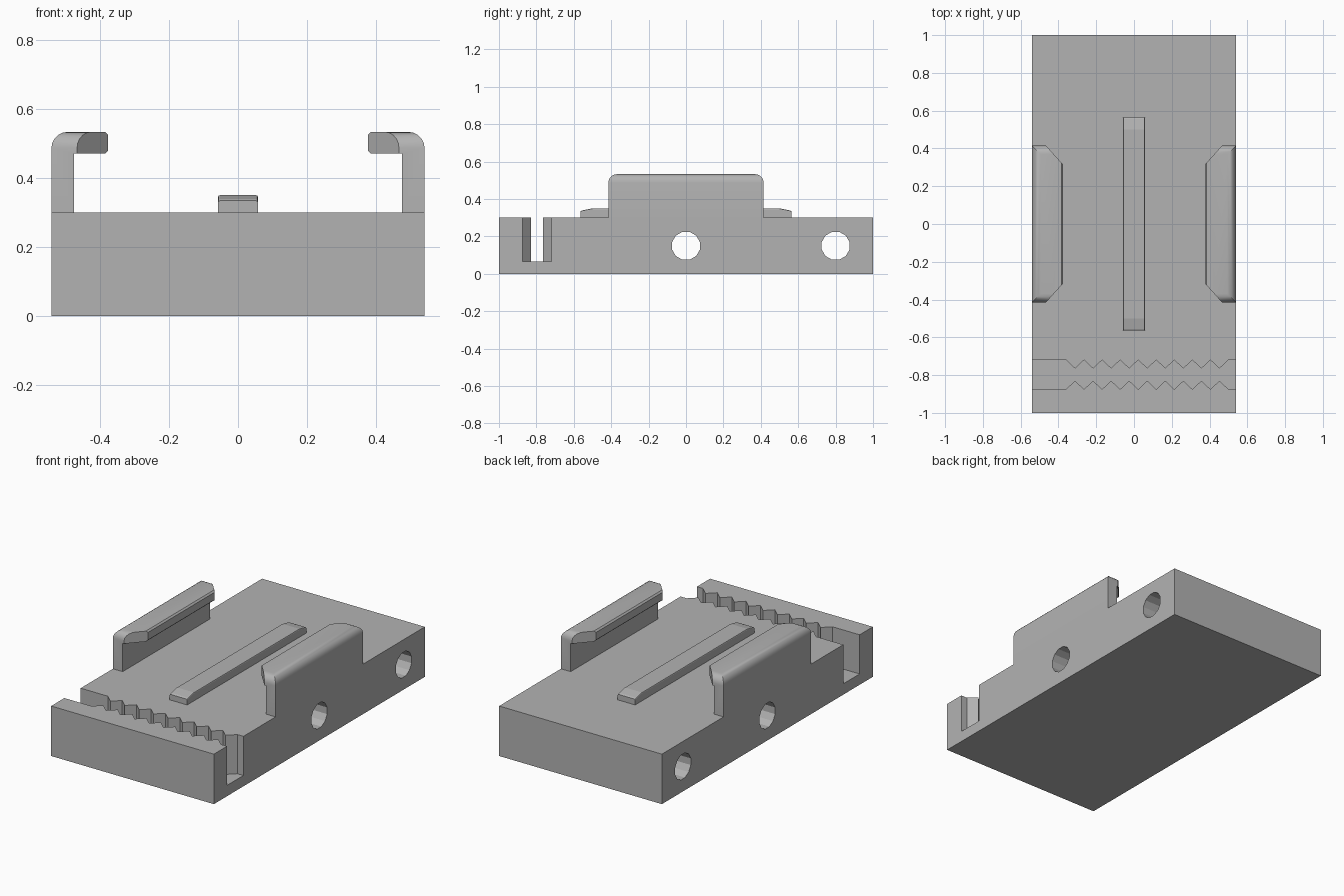
import bpy, bmesh, math
from mathutils import Vector

cube = bpy.data.objects.get("Cube")
if cube:
    bpy.data.objects.remove(cube, do_unlink=True)

W, L, H = 0.54, 1.0, 0.30           # base half width, half length, height

grey = bpy.data.materials.new("plain grey")
grey.use_nodes = True
colour = (0.45, 0.45, 0.45, 1)
grey.diffuse_color = colour
grey.node_tree.nodes["Principled BSDF"].inputs["Base Color"].default_value = colour


def finish(name, bm):
    bmesh.ops.recalc_face_normals(bm, faces=bm.faces)
    me = bpy.data.meshes.new(name)
    bm.to_mesh(me)
    bm.free()
    me.materials.append(grey)
    ob = bpy.data.objects.new(name, me)
    bpy.context.collection.objects.link(ob)
    return ob


def prism(points, direction):
    """Closed outline of 3D points extruded along a direction."""
    bm = bmesh.new()
    face = bm.faces.new([bm.verts.new(p) for p in points])
    out = bmesh.ops.extrude_face_region(bm, geom=[face])
    verts = [g for g in out["geom"] if isinstance(g, bmesh.types.BMVert)]
    bmesh.ops.translate(bm, verts=verts, vec=direction)
    return bm


def cut(ob, cutter):
    mod = ob.modifiers.new("cut", "BOOLEAN")
    mod.operation = "DIFFERENCE"
    mod.solver = "EXACT"
    mod.object = cutter
    bpy.context.view_layer.objects.active = ob
    bpy.ops.object.modifier_apply(modifier=mod.name)
    bpy.data.objects.remove(cutter, do_unlink=True)


def slice_off(bm, co, normal):
    """Cut a solid with a plane, drop the outer side and cap it."""
    geom = bm.verts[:] + bm.edges[:] + bm.faces[:]
    bmesh.ops.bisect_plane(bm, geom=geom, plane_co=co, plane_no=normal, clear_outer=True)
    bmesh.ops.holes_fill(bm, edges=[e for e in bm.edges if e.is_boundary])


# Base block
base = finish("base", prism([(-W, -L, 0), (W, -L, 0), (W, L, 0), (-W, L, 0)], (0, 0, H)))

# Toothed slot across the front
teeth, start, end = 9, -0.36, 0.50
pitch = (end - start) / teeth
zigzag = [(start + i * pitch / 2, 0.045 * (i % 2)) for i in range(2 * teeth + 1)]
edge = [(-W - 0.1, 0)] + zigzag + [(W + 0.1, 0)]
slot = [(x, -0.875 + d, 0.065) for x, d in edge]
slot += [(x, -0.72 - d, 0.065) for x, d in reversed(edge)]
cut(base, finish("slot_cutter", prism(slot, (0, 0, 0.5))))

# Cross holes
for y in (0, 0.8):
    ring = [(-1, y + 0.077 * math.cos(a), 0.15 + 0.077 * math.sin(a))
            for a in (math.radians(15 + 30 * i) for i in range(12))]
    cut(base, finish("hole_cutter", prism(ring, (2, 0, 0))))

# Centre rail with sloped ends
half = [(0.565, H), (0.565, 0.334), (0.555, 0.339), (0.50, 0.35)]
outline = half + [(-y, z) for y, z in reversed(half)]
bm = prism([(-0.058, y, z) for y, z in outline], (0.116, 0, 0))
top_sides = [e for e in bm.edges
             if e.verts[0].co.x == e.verts[1].co.x and min(v.co.z for v in e.verts) > 0.333]
bmesh.ops.bevel(bm, geom=top_sides, offset=0.006, segments=2, affect="EDGES", profile=0.5)
finish("centre_rail", bm)

# Hooked side clamps
TIP, WALL, UNDER, TOP, END = 0.376, 0.475, 0.47, 0.533, 0.415
for side, name in ((1, "left_clamp"), (-1, "right_clamp")):
    bm = prism([(TIP, -END, H), (W, -END, H), (W, END, H), (TIP, END, H)], (0, 0, TOP - H))
    rounded = []
    for e in bm.edges:
        a, b = e.verts[0].co, e.verts[1].co
        mid = (a + b) / 2
        if min(a.z, b.z) > H + 0.1 and mid.x > TIP + 0.01:
            rounded.append(e)
    bmesh.ops.bevel(bm, geom=rounded, offset=0.046, segments=5, affect="EDGES", profile=0.5)
    # Angled ends of the lip and its softened tip
    for s in (-1, 1):
        slice_off(bm, Vector((TIP, s * 0.315, 0)), Vector((-1, s * 0.9, 0)))
    slice_off(bm, Vector((TIP, 0, TOP - 0.009)), Vector((-1, 0, 1)))
    for v in bm.verts:
        v.co.x *= side
    clamp = finish(name, bm)
    # Space under the lip
    under = [(0.2, 0.2), (WALL, 0.2), (WALL, UNDER), (TIP + 0.009, UNDER),
             (TIP, UNDER + 0.009), (0.2, UNDER + 0.009)]
    cut(clamp, finish("lip_cutter", prism([(side * x, -1, z) for x, z in under], (0, 2, 0))))
    bpy.ops.object.select_all(action="DESELECT")
    clamp.select_set(True)
    bpy.context.view_layer.objects.active = clamp
    bpy.ops.object.shade_smooth_by_angle(angle=math.radians(30))
